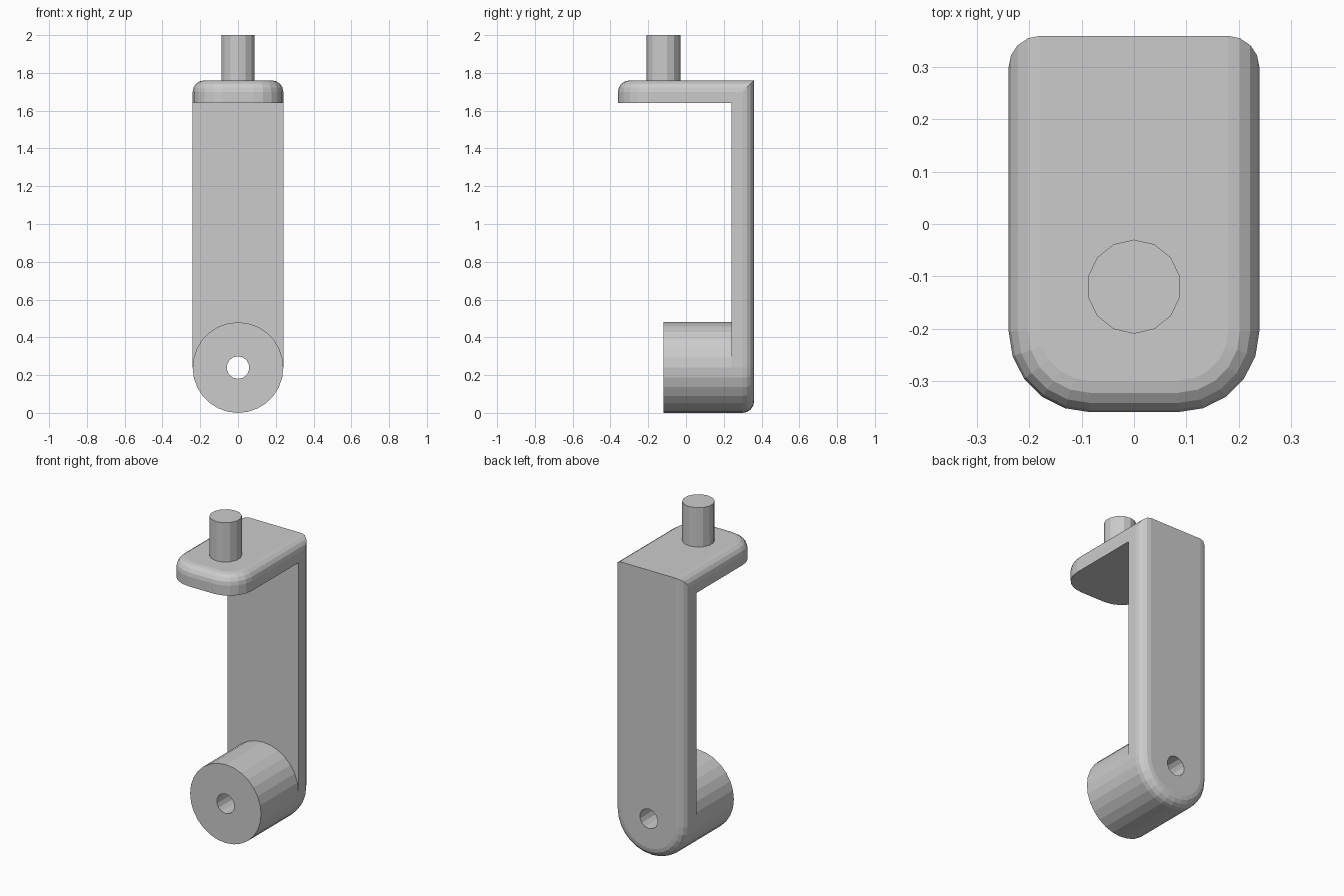
import bpy, bmesh
from math import pi, sin, cos
from mathutils import Matrix

if "Cube" in bpy.data.objects:
    bpy.data.objects.remove(bpy.data.objects["Cube"])

HALF, THICK, BEVEL, BACK, TOP = 0.24, 0.12, 0.06, 0.36, 1.76
HOLE_Z = 0.24


def make_object(name, bm):
    mesh = bpy.data.meshes.new(name)
    bm.to_mesh(mesh)
    bm.free()
    ob = bpy.data.objects.new(name, mesh)
    bpy.context.collection.objects.link(ob)
    return ob


def cylinder(name, radius, sides, depth, matrix):
    bm = bmesh.new()
    bmesh.ops.create_cone(bm, cap_ends=True, segments=sides, radius1=radius,
                          radius2=radius, depth=depth, matrix=matrix)
    return make_object(name, bm)


def add_plate(bm, length, r, place, steps):
    """Plate with a mitred start, rounded end and rolled outer edge."""
    levels = [(THICK, 0)]
    for k in range(5):
        a = k / 4 * pi / 2
        levels.append((BEVEL * (1 - sin(a)), BEVEL * (1 - cos(a))))
    rings = []
    for w, inset in levels:
        half = [(HALF - inset, w)]
        for k in range(steps + 1):
            a = k / steps * pi / 2
            half.append((HALF - r + (r - inset) * cos(a),
                         length - r + (r - inset) * sin(a)))
        pts = half + [(-u, v) for u, v in reversed(half)]
        rings.append([bm.verts.new(place(u, v, w)) for u, v in pts])
    for a, b in zip(rings, rings[1:]):
        for i in range(len(a) - 1):
            bm.faces.new((a[i], a[i + 1], b[i + 1], b[i]))
    bm.faces.new(rings[0])
    bm.faces.new(rings[-1])


# Bent bracket: top shelf and back arm meeting at a mitre
bm = bmesh.new()
add_plate(bm, 0.72, 0.155, lambda u, v, w: (u, BACK - v, TOP - w), 5)
add_plate(bm, TOP, HALF, lambda u, v, w: (u, BACK - w, TOP - v), 7)
bmesh.ops.remove_doubles(bm, verts=bm.verts, dist=1e-4)
bmesh.ops.recalc_face_normals(bm, faces=bm.faces)
bracket = make_object("bracket", bm)

# Round boss at the foot of the arm
lie_down = Matrix.Rotation(pi / 2, 4, 'X')
boss = cylinder("boss", HALF, 28, 0.36,
                Matrix.Translation((0, 0.06, HOLE_Z)) @ lie_down)

# Pin on the shelf
cylinder("pin", 0.09, 14, 0.3, Matrix.Translation((0, -0.12, 1.85)))

# Through hole
cutter = cylinder("hole_cutter", 0.06, 14, 1.2,
                  Matrix.Translation((0, 0.1, HOLE_Z)) @ lie_down)
for ob in (bracket, boss):
    mod = ob.modifiers.new("hole", 'BOOLEAN')
    mod.operation = 'DIFFERENCE'
    mod.solver = 'EXACT'
    mod.object = cutter
cutter.hide_render = True
cutter.display_type = 'WIRE'
